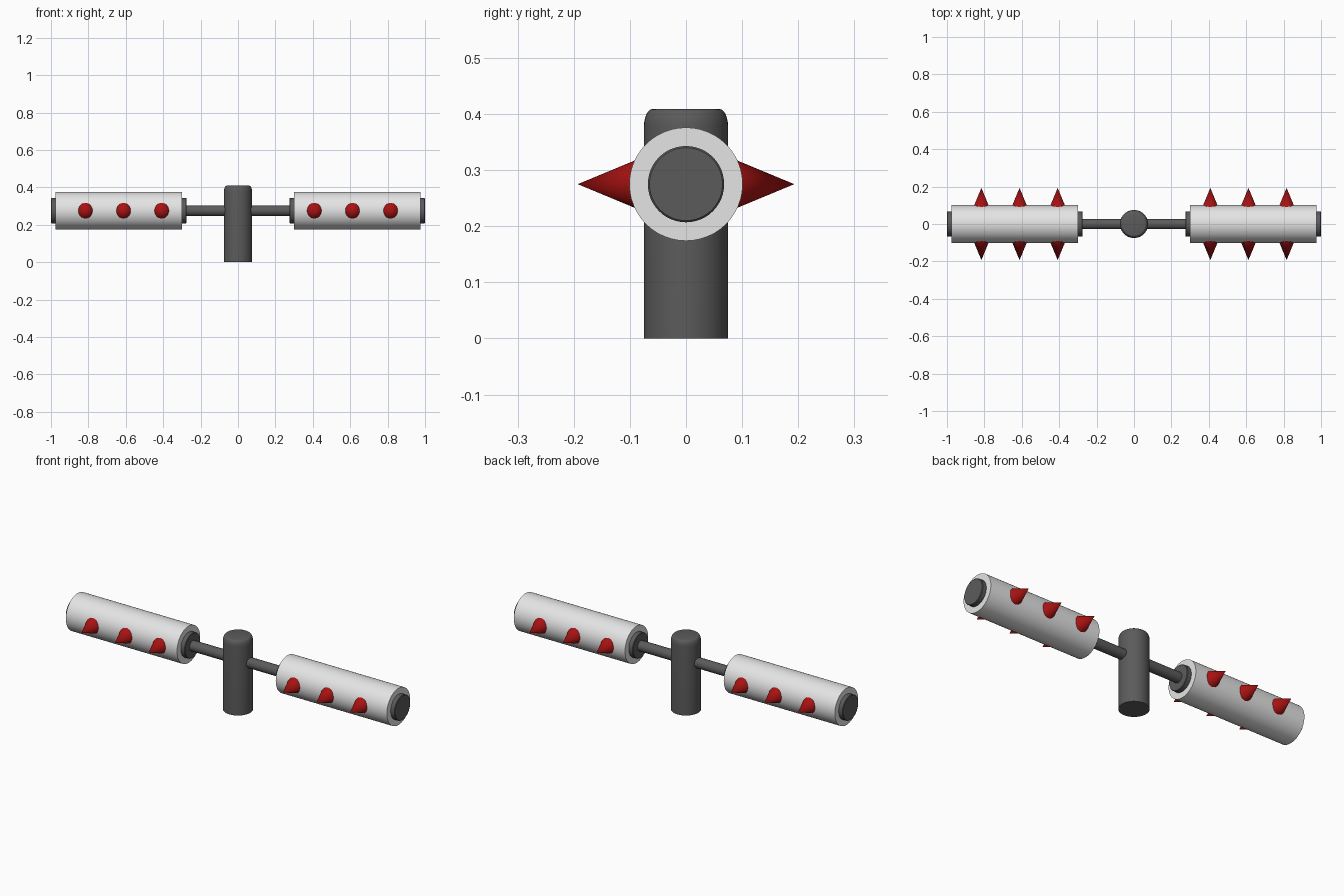
import bpy, bmesh, math
from mathutils import Vector, Matrix

cube = bpy.data.objects.get("Cube")
if cube:
    bpy.data.objects.remove(cube, do_unlink=True)

AXLE_Z = 0.275


def material(name, rgb):
    m = bpy.data.materials.new(name)
    m.use_nodes = True
    m.diffuse_color = (*rgb, 1)
    bsdf = next(n for n in m.node_tree.nodes if n.type == 'BSDF_PRINCIPLED')
    bsdf.inputs["Base Color"].default_value = (*rgb, 1)
    return m


dark_grey = material("dark grey", (0.105, 0.105, 0.105))
light_grey = material("light grey", (0.78, 0.78, 0.78))
red = material("deep red", (0.4, 0.006, 0.006))


def lathe(name, profile, axis, origin, mat, sides=48):
    """Spin (radius, height) points about an axis through origin."""
    bm = bmesh.new()
    verts = [bm.verts.new((r, 0, h)) for r, h in profile]
    edges = [bm.edges.new(pair) for pair in zip(verts, verts[1:])]
    bmesh.ops.spin(bm, geom=verts + edges, cent=(0, 0, 0), axis=(0, 0, 1),
                   angle=math.tau, steps=sides, use_merge=False)
    bmesh.ops.remove_doubles(bm, verts=bm.verts, dist=1e-5)
    bmesh.ops.recalc_face_normals(bm, faces=bm.faces)
    turn = Vector((0, 0, 1)).rotation_difference(Vector(axis)).to_matrix().to_4x4()
    bm.transform(Matrix.Translation(origin) @ turn)
    mesh = bpy.data.meshes.new(name)
    bm.to_mesh(mesh)
    bm.free()
    mesh.materials.append(mat)
    obj = bpy.data.objects.new(name, mesh)
    bpy.context.collection.objects.link(obj)
    bpy.ops.object.select_all(action='DESELECT')
    obj.select_set(True)
    bpy.context.view_layer.objects.active = obj
    bpy.ops.object.shade_smooth_by_angle(angle=math.radians(35))
    return obj


def cylinder(radius, start, end, bevel=0.0):
    if not bevel:
        return [(0, start), (radius, start), (radius, end), (0, end)]
    return [(0, start), (radius - bevel, start), (radius, start + bevel),
            (radius, end - bevel), (radius - bevel, end), (0, end)]


# Upright post with a rounded top rim
rim = [(0.06 + 0.015 * math.cos(a), 0.377 + 0.032 * math.sin(a))
       for a in (math.radians(15 * i) for i in range(7))]
lathe("post", [(0, 0), (0.075, 0)] + rim + [(0, 0.409)],
      (0, 0, 1), (0, 0, 0), dark_grey)

# Crossbar through the post
lathe("crossbar", cylinder(0.028, -0.3, 0.3), (1, 0, 0), (0, 0, AXLE_Z), dark_grey)

# Spiked roller on each side
for side, sx in (("left", 1), ("right", -1)):
    centre = (0, 0, AXLE_Z)
    lathe(side + "_roller_core", cylinder(0.068, 0.275, 1.0, 0.003),
          (sx, 0, 0), centre, dark_grey)
    lathe(side + "_roller", cylinder(0.101, 0.3, 0.975),
          (sx, 0, 0), centre, light_grey)
    for i in range(3):
        for face, sy in (("front", -1), ("back", 1)):
            lathe(f"{side}_{face}_spike_{i + 1}",
                  [(0, 0.07), (0.051, 0.07), (0, 0.193)],
                  (0, sy, 0), (sx * (0.408 + 0.204 * i), 0, AXLE_Z), red, 32)
